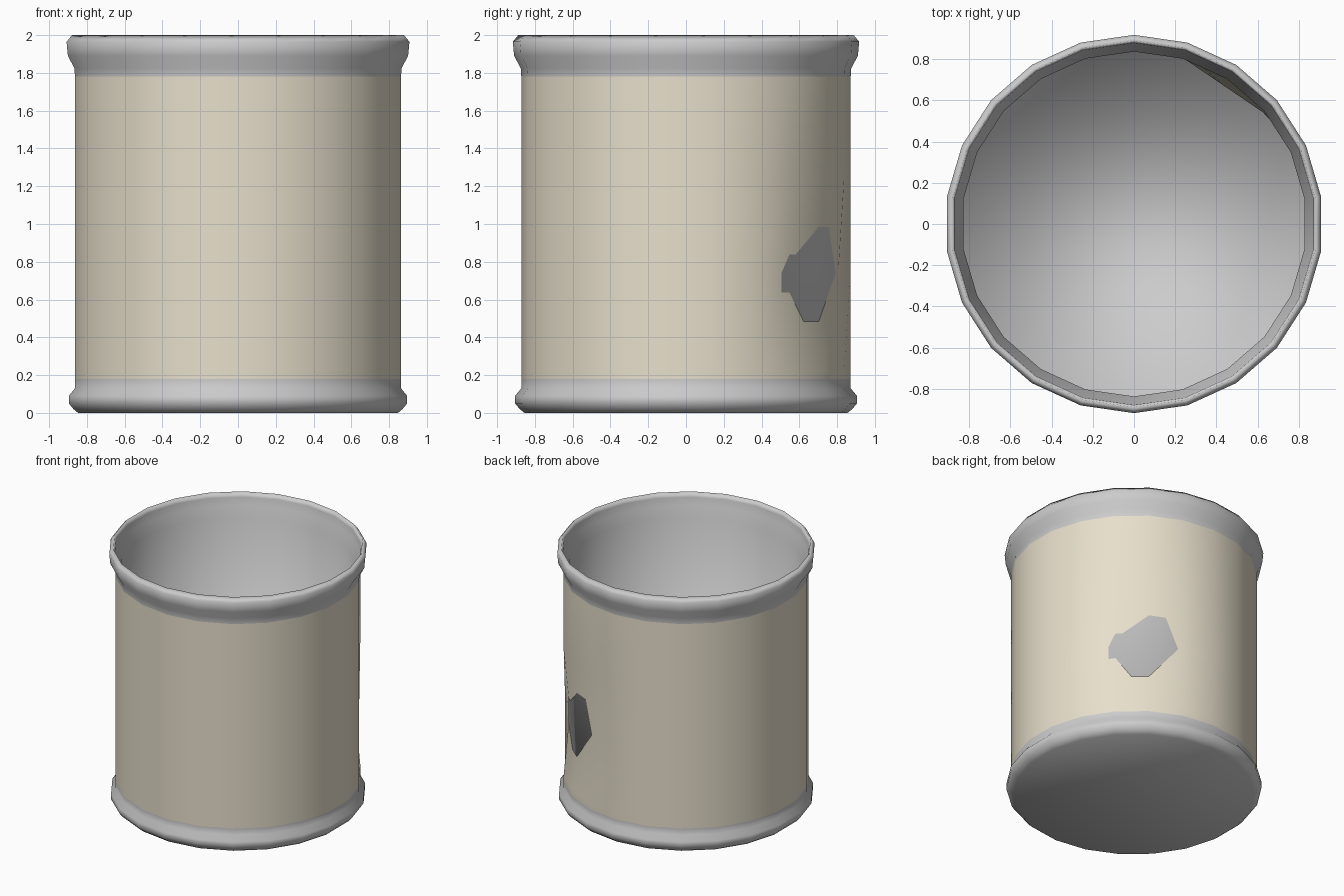
import bpy, bmesh
from math import sin, cos, pi, radians

if "Cube" in bpy.data.objects:
    bpy.data.objects.remove(bpy.data.objects["Cube"])

SIDES = 22


def lathe(name, profile, cap_start=False, cap_end=False, radius_at=None, color=None):
    """Spin (radius, z) points, listed with the surface's face on the right going up outside."""
    bm = bmesh.new()
    rings = []
    for r, z in profile:
        ring = []
        for i in range(SIDES):
            a = 2 * pi * i / SIDES            # measured from +y towards +x
            rr = radius_at(i, r, z) if radius_at else r
            ring.append(bm.verts.new((rr * sin(a), rr * cos(a), z)))
        rings.append(ring)
    for lo, hi in zip(rings, rings[1:]):
        for i in range(SIDES):
            j = (i + 1) % SIDES
            bm.faces.new((lo[j], lo[i], hi[i], hi[j]))
    if cap_start:
        bm.faces.new(rings[0])
    if cap_end:
        bm.faces.new(rings[-1][::-1])
    mesh = bpy.data.meshes.new(name)
    bm.to_mesh(mesh)
    bm.free()
    obj = bpy.data.objects.new(name, mesh)
    bpy.context.collection.objects.link(obj)
    if color:
        mat = bpy.data.materials.new(name + "_colour")
        mat.diffuse_color = color
        mat.use_nodes = True
        mat.node_tree.nodes["Principled BSDF"].inputs["Base Color"].default_value = mat.diffuse_color
        mesh.materials.append(mat)
    bpy.context.view_layer.objects.active = obj
    bpy.ops.object.select_all(action='DESELECT')
    obj.select_set(True)
    bpy.ops.object.shade_smooth_by_angle(angle=radians(50))
    return obj


# Dent in the back right of the label wall, deep enough to bare the liner
DENT = {1: 0.84, 2: 0.80, 3: 0.827}


def dented(i, r, z):
    return DENT.get(i, r) if abs(z - 0.74) < 0.01 else r


# Label wall
lathe("label_wall", [(0.872, 0.18), (0.872, 0.23), (0.872, 0.74),
                     (0.872, 1.23), (0.872, 1.78)],
      radius_at=dented, color=(0.80, 0.74, 0.60, 1))

# Base with rolled edge and flat underside
lathe("base", [(0.855, 0.0), (0.88, 0.02), (0.905, 0.05), (0.905, 0.09),
               (0.872, 0.13), (0.872, 0.18)], cap_start=True)

# Rolled top rim, continuing inside as the liner and floor
lathe("rim_and_liner", [(0.872, 1.78), (0.875, 1.825), (0.91, 1.89), (0.917, 1.965),
                        (0.888, 2.0), (0.878, 1.96), (0.872, 1.9),
                        (0.836, 1.82), (0.836, 0.08)], cap_end=True)
for p in bpy.data.objects["rim_and_liner"].data.polygons:
    p.use_smooth = True
# Soft shading across the liner floor
attr = bpy.data.objects["rim_and_liner"].data.attributes.get("sharp_edge")
if attr:
    for d in attr.data:
        d.value = False
